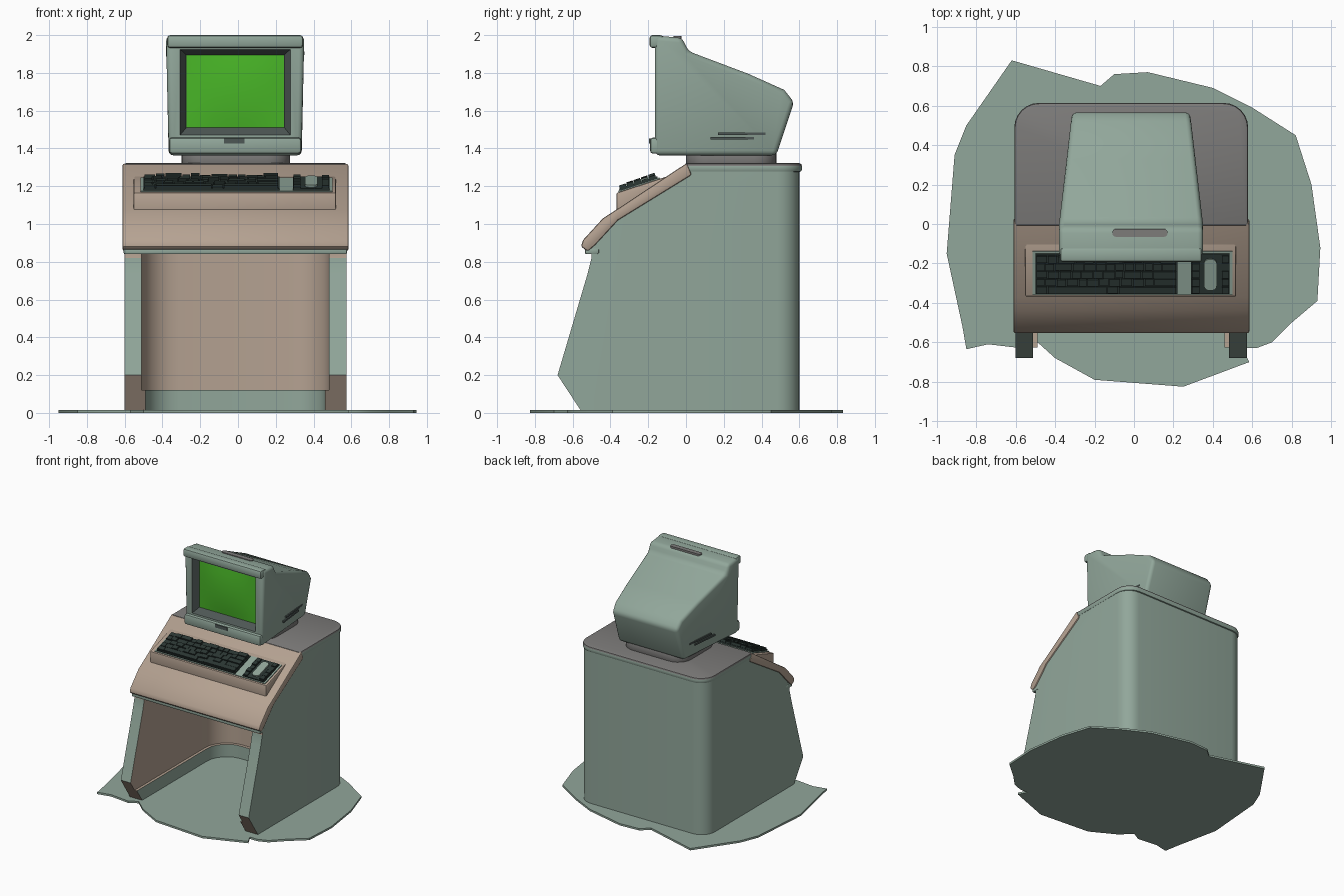
import bpy, bmesh, math, random
from mathutils import Matrix, Vector

if "Cube" in bpy.data.objects:
    bpy.data.objects.remove(bpy.data.objects["Cube"])

random.seed(4)
CX = -0.015  # the furniture sits slightly left of centre


def material(name, rgb):
    m = bpy.data.materials.new(name)
    m.diffuse_color = (*rgb, 1)
    m.use_nodes = True
    m.node_tree.nodes["Principled BSDF"].inputs["Base Color"].default_value = m.diffuse_color
    return m


GREEN = material("sage green", (0.285, 0.385, 0.325))
BEIGE = material("warm beige", (0.46, 0.36, 0.285))
GREY = material("warm grey", (0.205, 0.2, 0.195))
DARK = material("slate frame", (0.075, 0.095, 0.09))
KEY = material("dark key green", (0.024, 0.038, 0.034))
SCREEN = material("screen green", (0.065, 0.46, 0.02))


def finish(name, bm, mats):
    bmesh.ops.recalc_face_normals(bm, faces=bm.faces)
    me = bpy.data.meshes.new(name)
    bm.to_mesh(me)
    bm.free()
    ob = bpy.data.objects.new(name, me)
    bpy.context.collection.objects.link(ob)
    for m in mats:
        me.materials.append(m)
    return ob


def loft(name, a, b, *mats):
    """Solid between two matching outlines."""
    bm = bmesh.new()
    va, vb = [bm.verts.new(p) for p in a], [bm.verts.new(p) for p in b]
    bm.faces.new(va)
    bm.faces.new(vb)
    for i in range(len(a)):
        j = (i + 1) % len(a)
        bm.faces.new((va[i], va[j], vb[j], vb[i]))
    return finish(name, bm, mats)


def prism_x(name, pts, x0, x1, *mats):
    return loft(name, [(x0, y, z) for y, z in pts], [(x1, y, z) for y, z in pts], *mats)


def prism_z(name, pts, z0, z1, *mats):
    return loft(name, [(x, y, z0) for x, y in pts], [(x, y, z1) for x, y in pts], *mats)


def blocks(name, mat, ranges, matrix=Matrix()):
    bm = bmesh.new()
    for x0, x1, y0, y1, z0, z1 in ranges:
        c = Vector(((x0 + x1) / 2, (y0 + y1) / 2, (z0 + z1) / 2))
        s = Matrix.Diagonal((x1 - x0, y1 - y0, z1 - z0, 1))
        bmesh.ops.create_cube(bm, size=1, matrix=matrix @ Matrix.Translation(c) @ s)
    return finish(name, bm, [mat])


def rrect(x0, x1, y0, y1, rf, rb, n=6):
    """Rectangle with front (rf) and back (rb) corner radii."""
    pts = []
    for x, y, r, a0 in ((x1 - rb, y1 - rb, rb, 0), (x0 + rb, y1 - rb, rb, 90),
                        (x0 + rf, y0 + rf, rf, 180), (x1 - rf, y0 + rf, rf, 270)):
        for i in range(n + 1 if r else 1):
            a = math.radians(a0 + 90 * i / n)
            pts.append((x + r * math.cos(a), y + r * math.sin(a)))
    return pts


def apply(ob):
    bpy.context.view_layer.update()
    dg = bpy.context.evaluated_depsgraph_get()
    me = bpy.data.meshes.new_from_object(ob.evaluated_get(dg))
    ob.modifiers.clear()
    ob.data = me


def bevel(ob, width, segments=2):
    m = ob.modifiers.new("bevel", 'BEVEL')
    m.width, m.segments = width, segments
    m.limit_method, m.angle_limit = 'ANGLE', math.radians(32)
    apply(ob)
    return ob


def boolean(ob, cutter, op='DIFFERENCE'):
    m = ob.modifiers.new("cut", 'BOOLEAN')
    m.object, m.operation, m.solver = cutter, op, 'EXACT'
    apply(ob)
    bpy.data.objects.remove(cutter)


def paint(ob, rule):
    for p in ob.data.polygons:
        p.material_index = rule(p.center, p.normal)


# Floor mat with ragged outline
prism_z("floor_mat", [(-.62, .83), (-.17, .70), (-.1, .76), (.07, .77), (.4, .69), (.6, .59),
        (.82, .45), (.9, .2), (.945, -.12), (.93, -.39), (.8, -.5), (.7, -.6), (.62, -.63),
        (.55, -.63), (.585, -.70), (.25, -.825), (-.2, -.79), (-.4, -.68), (-.5, -.59),
        (-.57, -.63), (-.74, -.61), (-.85, -.635), (-.87, -.52), (-.95, -.15), (-.91, .35),
        (-.85, .5)], 0, 0.016, GREEN)

# Cabinet: side profile, rounded back corners, hollow knee space
cabinet = prism_x("cabinet", [(.61, .002), (.61, 1.28), (.02, 1.28), (-.38, 1.03), (-.5, .88),
                  (-.5, .82), (-.52, .74), (-.68, .2), (-.55, .002)], -.7, .7, GREEN, BEIGE)
boolean(cabinet, prism_z("plan", rrect(-.602, .574, -1, .602, 0, .12), -.5, 2), 'INTERSECT')
boolean(cabinet, prism_z("knee_cut", rrect(-.512, .482, -1, .5, 0, .2), .12, .84))
boolean(cabinet, prism_z("base_cut", rrect(-.49, .46, -1, .475, 0, .18), -.1, .13))
paint(cabinet, lambda c, n: int(
    (abs(c.x - CX) < .51 and c.y < .51 and .122 - .01 < c.z < .845)
    or (n.y < -.3 and n.z < -.2 and c.z < .21)))

# Grey cabinet top
top = prism_z("cabinet_top", rrect(-.607, .579, -.01, .614, 0, .125), 1.275, 1.322, GREEN, GREY)
bevel(top, .014)
paint(top, lambda c, n: int(n.z > .3))

# Sloping console panel and the lip below it
bevel(prism_x("console_panel", [(.005, 1.323), (-.37, 1.075), (-.44, 1.03), (-.545, .915),
      (-.556, .88), (-.52, .855), (-.48, .89), (-.36, 1.02), (.03, 1.26)],
      -.612, .585, BEIGE), .01)
bevel(blocks("console_lip", GREEN, [(-.605, .578, -.535, -.46, .84, .873)]), .008)

# Keyboard tray wedge
bevel(prism_x("keyboard_tray", [(-.368, 1.05), (-.368, 1.165), (-.1, 1.252), (-.06, 1.25),
      (-.06, 1.2)], -.552, .518, BEIGE), .008)

# Keyboard, keypad and keys lie in the tilted tray frame
tilt = Matrix.Translation((0, -.362, 1.17)) @ Matrix.Rotation(math.atan2(.087, .268), 4, 'X')
blocks("keyboard_bed", GREEN, [(-.515, .5, .004, .235, -.02, .004)], tilt)
blocks("keyboard_base", KEY, [(-.5, .22, .012, .225, -.01, .014),
                              (.29, .485, .012, .225, -.01, .014)], tilt)
keys = []
for row in range(5):
    y = .017 + row * .041
    x = -.495
    while x < .19:
        w = random.choice((.045, .05, .06, .09)) if row else random.choice((.06, .3))
        x1 = min(x + w, .217)
        if .217 - x1 < .03:
            x1 = .217
        keys.append((x, x1 - .005, y, y + .036, 0, random.uniform(.022, .036)))
        x = x1
    keys += [(x, x + .037, y, y + .036, 0, random.uniform(.02, .03)) for x in (.295, .445)]
keyboard_keys = blocks("keyboard_keys", KEY, keys, tilt)
pad = prism_z("keypad_plate", rrect(.355, .42, .035, .2, .025, .025), 0, .026, GREEN)
pad.data.transform(tilt)

# Monitor swivel base
bevel(prism_z("monitor_base", rrect(-.3, .275, 0, .48, .12, .12), 1.315, 1.38, GREY), .008)


def half_width(y, z):
    return (.366 - .062 * max(0, y) / .57) * (1 - .03 * (2 - z) / .6)


# Monitor shell: side profile tapered to the back
prof = [(-.165, 1.998), (-.02, 1.985), (.012, 1.915), (.33, 1.795), (.52, 1.71), (.572, 1.645),
        (.478, 1.363), (-.165, 1.363)]
# Split into front and rear solids so that both taper straight
shell = loft("monitor_shell", [(CX - half_width(y, z), y, z) for y, z in prof],
             [(CX + half_width(y, z), y, z) for y, z in prof], GREEN, DARK)
bevel(shell, .026, 3)


def window(y, x0, x1, z0, z1):
    return [(x0, y, z0), (x1, y, z0), (x1, y, z1), (x0, y, z1)]


# Lips above and below the screen
bevel(blocks("monitor_lips", GREEN, [(-.375, .345, -.193, -.12, 1.932, 2.0),
                                     (-.365, .335, -.19, -.12, 1.372, 1.458)]), .016, 2)

# Screen recess with dark sloping frame
boolean(shell, loft("recess_cut", window(-.19, -.322, .292, 1.452, 1.94),
                    window(-.115, -.274, .246, 1.51, 1.895)))
paint(shell, lambda c, n: int(abs(c.x - CX) < .3 and 1.455 < c.z < 1.935 and -.16 < c.y < -.1))

# Slightly bulging glass
bm = bmesh.new()
bmesh.ops.create_grid(bm, x_segments=10, y_segments=8, size=1)
for v in bm.verts:
    u, w = v.co.x, v.co.y
    v.co = (CX + .001 + .258 * u, -.118 - .016 * (1 - u * u) * (1 - w * w), 1.703 + .191 * w)
glass = finish("screen_glass", bm, [SCREEN])
if glass.data.polygons[0].normal.y > 0:
    glass.data.flip_normals()

# Front latch plate, top grip plate and side vents
blocks("front_plate", DARK, [(-.075, .035, -.195, -.18, 1.425, 1.452)])
prism_z("top_grip", rrect(-.11, .17, -.065, -.025, .018, .018), 1.975, 1.995, GREY)
for side, label in ((1, "right"), (-1, "left")):
    for k, (ya, yb) in enumerate(((.13, .36), (.17, .42))):
        z = 1.447 + k * .024
        a, b = half_width(ya, z), half_width(yb, z)
        prism_z(f"{label}_vent_{k + 1}", [(CX + side * x, y) for x, y in (
            (a - .01, ya), (a + .004, ya), (b + .004, yb), (b - .01, yb))], z, z + .014, DARK)

# Smooth shading with sharp edges kept
for ob in bpy.context.scene.objects:
    ob.select_set(True)
bpy.context.view_layer.objects.active = cabinet
bpy.ops.object.shade_smooth_by_angle(angle=math.radians(32))
